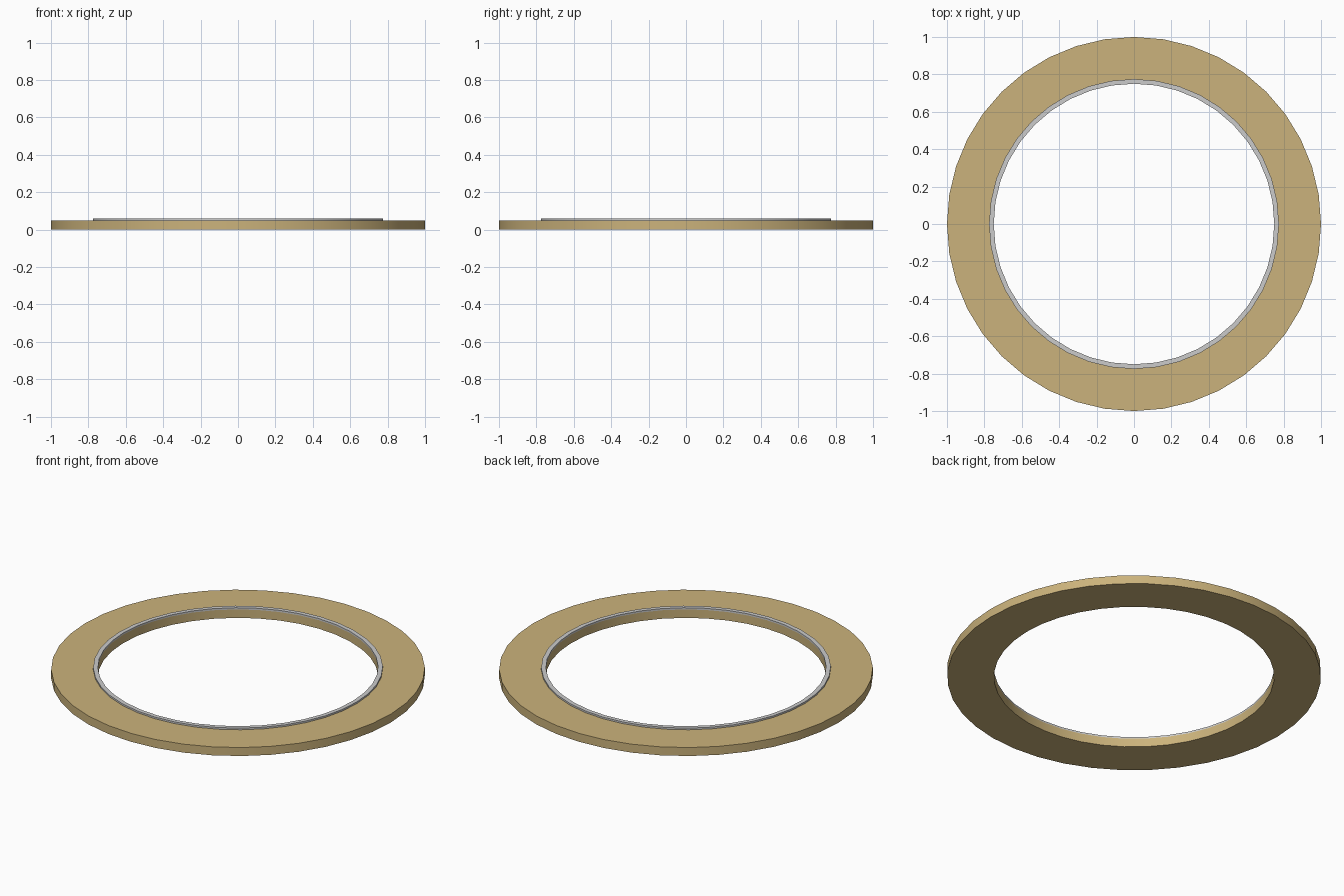
import bpy, bmesh, math

if "Cube" in bpy.data.objects:
    bpy.data.objects.remove(bpy.data.objects["Cube"])

SIDES = 40


def ring(name, r_in, r_out, z0, z1, color=None):
    """Rectangular cross-section swept round the z axis."""
    profile = [(r_in, z0), (r_out, z0), (r_out, z1), (r_in, z1)]
    bm = bmesh.new()
    loops = []
    for i in range(SIDES):
        a = 2 * math.pi * i / SIDES
        loops.append([bm.verts.new((r * math.cos(a), r * math.sin(a), z))
                      for r, z in profile])
    for i in range(SIDES):
        p, q = loops[i], loops[(i + 1) % SIDES]
        for j in range(4):
            k = (j + 1) % 4
            bm.faces.new((p[j], q[j], q[k], p[k]))
    bmesh.ops.recalc_face_normals(bm, faces=bm.faces)
    mesh = bpy.data.meshes.new(name)
    bm.to_mesh(mesh)
    bm.free()
    obj = bpy.data.objects.new(name, mesh)
    bpy.context.collection.objects.link(obj)
    if color:
        mat = bpy.data.materials.new(name + "_material")
        mat.diffuse_color = color
        mat.use_nodes = True
        mat.node_tree.nodes["Principled BSDF"].inputs["Base Color"].default_value = mat.diffuse_color
        mesh.materials.append(mat)
    # Smooth walls, sharp rims
    bpy.ops.object.select_all(action='DESELECT')
    bpy.context.view_layer.objects.active = obj
    obj.select_set(True)
    bpy.ops.object.shade_smooth_by_angle(angle=math.radians(30))
    return obj


# Wide flat base ring
ring("base_ring", 0.75, 1.0, 0.0, 0.05, (0.60, 0.45, 0.20, 1))
# Thin raised lip round the opening
ring("inner_lip", 0.75, 0.775, 0.05, 0.06)
